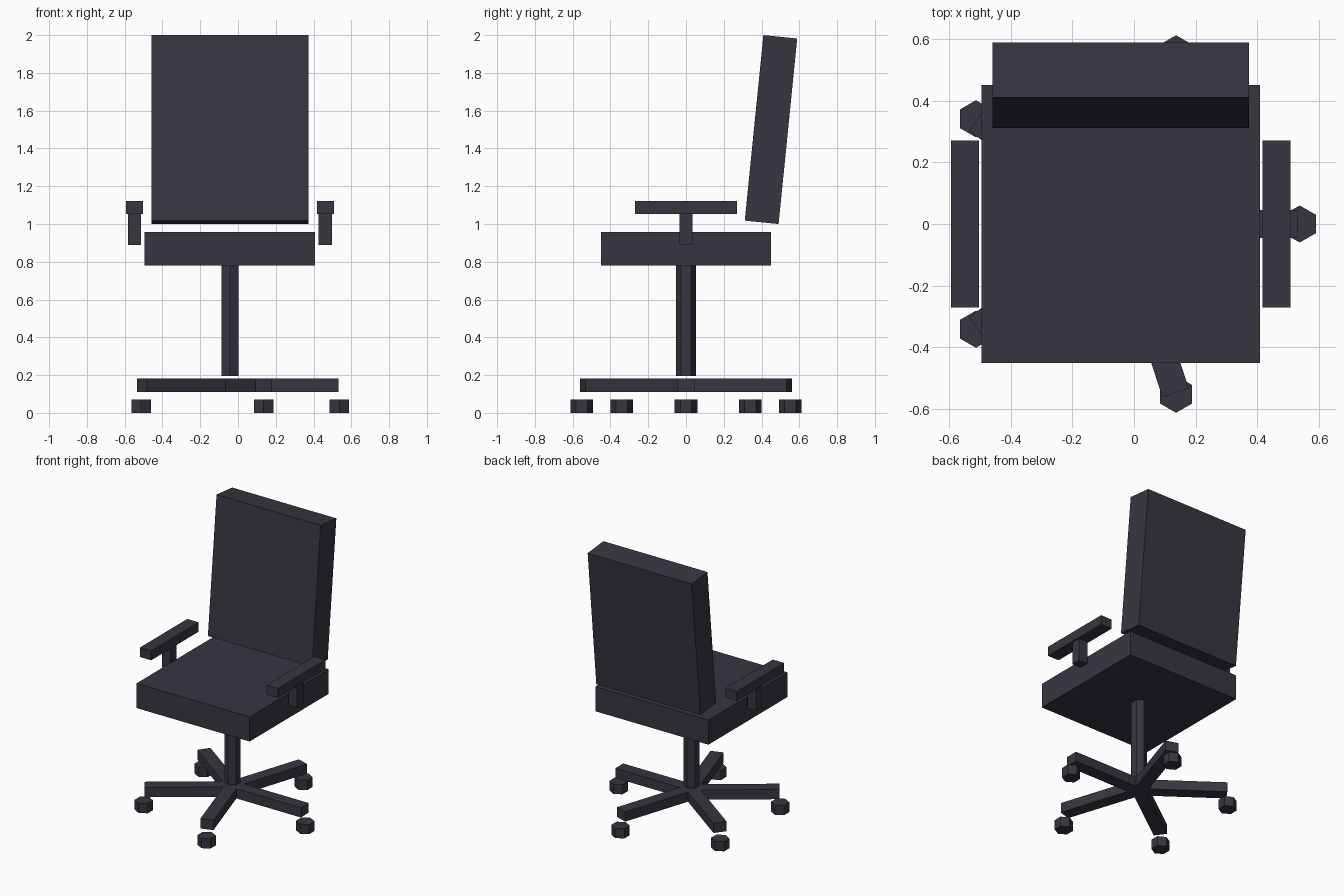
import bpy, math
from mathutils import Matrix

if "Cube" in bpy.data.objects:
    bpy.data.objects.remove(bpy.data.objects["Cube"])

CX = -0.043  # axis of the swivel column

mat = bpy.data.materials.new("dark charcoal")
mat.diffuse_color = (0.038, 0.037, 0.052, 1)
mat.use_nodes = True
mat.node_tree.nodes["Principled BSDF"].inputs["Base Color"].default_value = mat.diffuse_color


def finish(name):
    ob = bpy.context.object
    ob.name = name
    ob.data.materials.append(mat)
    return ob


def box(name, loc, size, rot=(0, 0, 0)):
    bpy.ops.mesh.primitive_cube_add(size=1, location=loc, rotation=rot)
    ob = finish(name)
    ob.data.transform(Matrix.Diagonal((*size, 1)))
    return ob


def hex_prism(name, x, y, z0, z1, r):
    # six sides, corners pointing along y
    bpy.ops.mesh.primitive_cylinder_add(vertices=6, radius=r, depth=z1 - z0,
                                        location=(x, y, (z0 + z1) / 2))
    return finish(name)


# Seat and tilted backrest
box("seat", (CX, 0, 0.869), (0.902, 0.9, 0.178))
box("backrest", (CX, 0.45, 1.5), (0.83, 0.18, 0.987), (-0.1, 0, 0))

# Armrests with their posts
for side, s in (("left", -1), ("right", 1)):
    x = CX + s * 0.505
    box(side + "_armrest", (x, 0, 1.087), (0.09, 0.54, 0.068))
    box(side + "_armrest_post", (x, 0, 0.973), (0.07, 0.07, 0.168))

# Column
hex_prism("column", CX, 0, 0.195, 0.782, 0.052)

# Five-spoke base and casters
for i in range(5):
    a = i * math.tau / 5
    c, s = math.cos(a), math.sin(a)
    box(f"base_spoke_{i + 1}", (CX + 0.2875 * c, 0.2875 * s, 0.146),
        (0.575, 0.09, 0.07), (0, 0, a))
    hex_prism(f"caster_{i + 1}", CX + 0.58 * c, 0.58 * s, 0, 0.07, 0.06)
